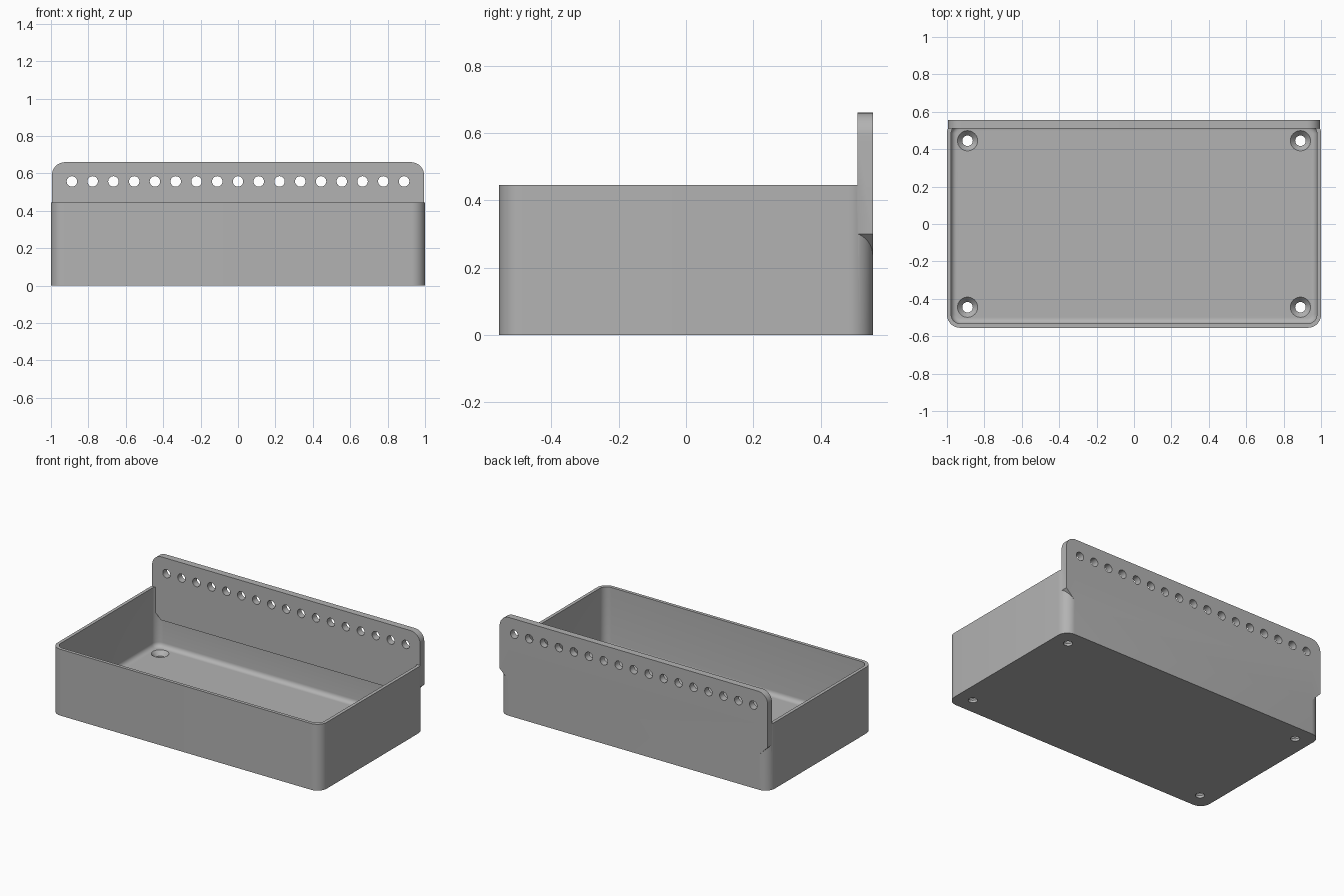
import bpy, bmesh, math
from mathutils import Matrix, Vector

if "Cube" in bpy.data.objects:
    bpy.data.objects.remove(bpy.data.objects["Cube"])

W, D, H = 1.0, 0.555, 0.445        # half width, half depth, tray height
WALL, FLOOR, PLATE = 0.022, 0.045, 0.045
PLATE_BOTTOM, PLATE_TOP = 0.235, 0.66

grey = bpy.data.materials.new("plain_grey")
grey.use_nodes = True
colour = (0.45, 0.45, 0.45, 1)
grey.diffuse_color = colour
grey.node_tree.nodes["Principled BSDF"].inputs["Base Color"].default_value = colour


def make_object(name, bm):
    bmesh.ops.recalc_face_normals(bm, faces=bm.faces)
    mesh = bpy.data.meshes.new(name)
    bm.to_mesh(mesh)
    bm.free()
    mesh.materials.append(grey)
    obj = bpy.data.objects.new(name, mesh)
    bpy.context.collection.objects.link(obj)
    return obj


def arc(cx, cy, r, start, steps=10):
    """Quarter-circle points, counter-clockwise from a start angle in degrees."""
    angles = [math.radians(start + 90 * i / steps) for i in range(steps + 1)]
    return [(cx + r * math.cos(a), cy + r * math.sin(a)) for a in angles]


def prism(points, offset):
    """Extrude a closed 3D outline along an offset."""
    bm = bmesh.new()
    face = bm.faces.new([bm.verts.new(p) for p in points])
    result = bmesh.ops.extrude_face_region(bm, geom=[face], use_keep_orig=True)
    verts = [v for v in result["geom"] if isinstance(v, bmesh.types.BMVert)]
    bmesh.ops.translate(bm, verts=verts, vec=Vector(offset))
    return bm


def rounded_rect(hx, hy, r, z):
    outline = []
    for i, (sx, sy) in enumerate([(1, 1), (-1, 1), (-1, -1), (1, -1)]):
        outline += arc(sx * (hx - r), sy * (hy - r), r, 90 * i)
    return [(x, y, z) for x, y in outline]


def add_cone(bm, location, r1, r2, depth, rotation=Matrix()):
    bmesh.ops.create_cone(bm, cap_ends=True, segments=32, radius1=r1, radius2=r2,
                          depth=depth, matrix=Matrix.Translation(location) @ rotation)


def boolean(target, tool, operation):
    tool.hide_render = True
    mod = target.modifiers.new(operation.lower(), "BOOLEAN")
    mod.object, mod.operation, mod.solver = tool, operation, "EXACT"
    bpy.context.view_layer.objects.active = target
    bpy.ops.object.modifier_apply(modifier=mod.name)
    bpy.data.objects.remove(tool)


# Tray body with rounded vertical corners
tray = make_object("tray", prism(rounded_rect(W, D, 0.07, 0), (0, 0, H)))

# Cavity with a filleted floor edge
bm = prism(rounded_rect(W - WALL, D - WALL, 0.05, FLOOR), (0, 0, H))
floor_edges = [e for e in bm.edges if all(abs(v.co.z - FLOOR) < 1e-5 for v in e.verts)]
bmesh.ops.bevel(bm, geom=floor_edges, offset=0.03, segments=6, profile=0.5, affect="EDGES")
boolean(tray, make_object("cavity_cutter", bm), "DIFFERENCE")

# Back plate: rounded top corners, chamfered lower corners
PW, R, C = 0.995, 0.07, 0.065
outline = arc(PW - R, PLATE_TOP - R, R, 0) + arc(R - PW, PLATE_TOP - R, R, 90)
outline += [(-PW, PLATE_BOTTOM + C), (C - PW, PLATE_BOTTOM),
            (PW - C, PLATE_BOTTOM), (PW, PLATE_BOTTOM + C)]
plate = make_object("back_plate", prism([(x, D, z) for x, z in outline], (0, -PLATE, 0)))
boolean(tray, plate, "UNION")

# Row of holes through the back plate
bm = bmesh.new()
for i in range(17):
    add_cone(bm, (0.111 * (i - 8), D - PLATE / 2, 0.557), 0.028, 0.028, 0.2,
             Matrix.Rotation(math.pi / 2, 4, "X"))
boolean(tray, make_object("plate_hole_cutter", bm), "DIFFERENCE")

# Countersunk screw holes in the floor corners
corners = [(x, y) for x in (-0.89, 0.89) for y in (-0.445, 0.445)]
for r1, r2, z, depth in [(0.028, 0.028, 0, 0.2), (0.028, 0.055, FLOOR - 0.014, 0.03)]:
    bm = bmesh.new()
    for x, y in corners:
        add_cone(bm, (x, y, z), r1, r2, depth)
    boolean(tray, make_object("screw_hole_cutter", bm), "DIFFERENCE")

# Smooth the curved surfaces, keep hard edges
bpy.ops.object.select_all(action="DESELECT")
tray.select_set(True)
bpy.context.view_layer.objects.active = tray
bpy.ops.object.shade_smooth_by_angle(angle=math.radians(30))
